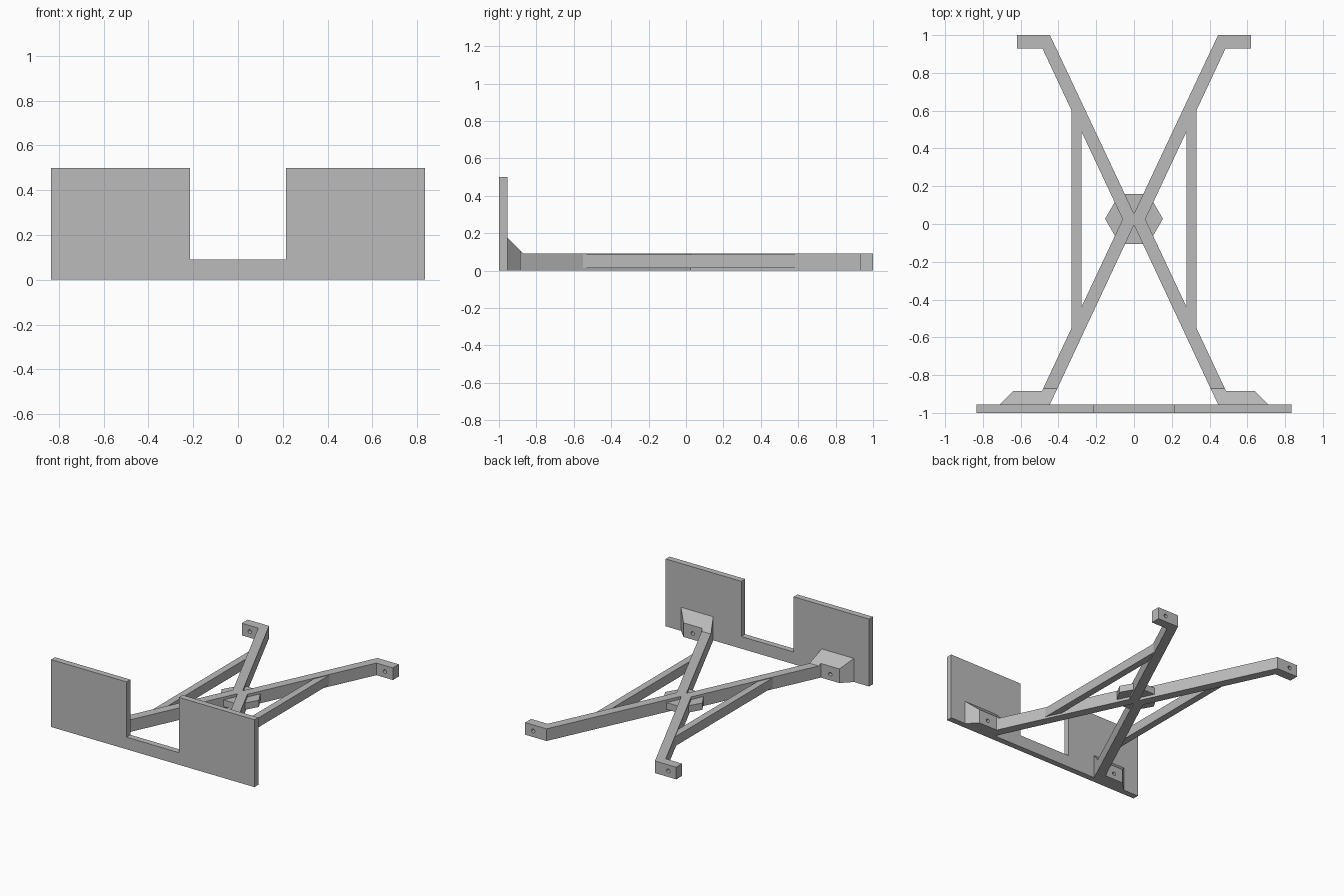
import bpy
import bmesh
import math

if "Cube" in bpy.data.objects:
    bpy.data.objects.remove(bpy.data.objects["Cube"])

grey = bpy.data.materials.new("light grey")
grey.diffuse_color = (0.5, 0.5, 0.5, 1)
grey.use_nodes = True
grey.node_tree.nodes["Principled BSDF"].inputs["Base Color"].default_value = grey.diffuse_color


def prism(name, outline, low, high, upright=False):
    """Extrude an outline; high may be a number or a function of the point.
    Upright outlines are in x and z and run along y."""
    bm = bmesh.new()
    top_of = high if callable(high) else (lambda x, y: high)

    def place(x, y, depth):
        return bm.verts.new((x, depth, y) if upright else (x, y, depth))

    bottom = [place(x, y, low) for x, y in outline]
    top = [place(x, y, top_of(x, y)) for x, y in outline]
    bm.faces.new(bottom[::-1])
    bm.faces.new(top)
    n = len(outline)
    for i in range(n):
        j = (i + 1) % n
        bm.faces.new((bottom[i], bottom[j], top[j], top[i]))
    bmesh.ops.recalc_face_normals(bm, faces=bm.faces[:])
    mesh = bpy.data.meshes.new(name)
    bm.to_mesh(mesh)
    bm.free()
    mesh.materials.append(grey)
    obj = bpy.data.objects.new(name, mesh)
    bpy.context.collection.objects.link(obj)
    return obj


def drill(obj, x, y, z):
    """Cut a small bolt hole along y."""
    bpy.ops.mesh.primitive_cylinder_add(
        vertices=16, radius=0.014, depth=0.2,
        location=(x, y, z), rotation=(math.pi / 2, 0, 0))
    cutter = bpy.context.object
    cutter.name = "hole_cutter"
    cutter.hide_render = True
    cutter.hide_set(True)
    cutter.data.materials.append(grey)
    cut = obj.modifiers.new("bolt hole", 'BOOLEAN')
    cut.operation = 'DIFFERENCE'
    cut.solver = 'EXACT'
    cut.object = cutter


def side_points(points, s):
    return [(x * s, y) for x, y in points]


# Front panel with a central notch
half = [(0.835, 0), (0.835, 0.5), (0.215, 0.5), (0.215, 0.09)]
prism("front_panel", half + side_points(half[::-1], -1), -1.0, -0.955, upright=True)

# Crossed frame with outward rear feet
right = [(0, -0.005), (0.445, -0.955), (0.5204, -0.955), (0.06, 0.025),
         (0.485, 0.93), (0.62, 0.93), (0.62, 1.0), (0.445, 1.0), (0, 0.055)]
frame = prism("cross_frame", right + side_points(right[-2:0:-1], -1), 0, 0.09)

# Hexagonal hub, recessed from both sides of the frame
hexagon = [(0.153 * math.cos(i * math.pi / 3), 0.0275 + 0.153 * math.sin(i * math.pi / 3))
           for i in range(6)]
prism("hub", hexagon, 0.02, 0.07)

bracket_plan = [(0.445, -0.955), (0.71, -0.955), (0.64, -0.885),
                (0.4875, -0.885), (0.48, -0.87), (0.405, -0.87)]
brace_plan = [(0.278, 0.489), (0.278, -0.439), (0.33, -0.55), (0.33, 0.60)]

for s, side in ((1, "right"), (-1, "left")):
    # Sloped bracket joining the frame to the panel
    bracket = prism(side + "_bracket", side_points(bracket_plan, s), 0,
                    lambda x, y: 0.175 - (y + 0.955))
    # Side brace between front and rear arms
    prism(side + "_brace", side_points(brace_plan, s), 0.015, 0.085)
    # Bolt holes
    drill(bracket, s * 0.565, -0.85, 0.045)
    drill(frame, s * 0.555, 0.965, 0.045)
